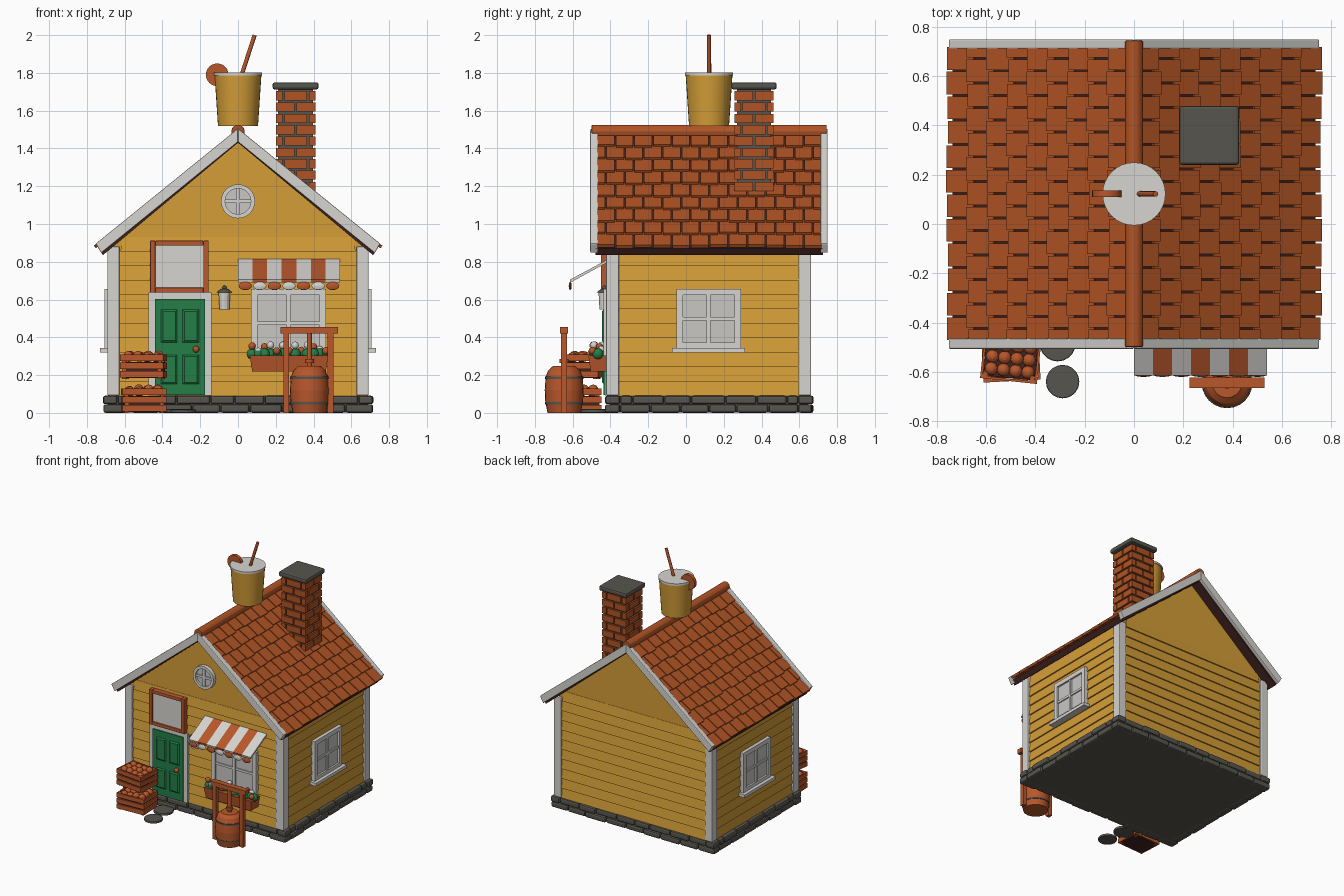
import bpy, bmesh, math, random
from mathutils import Matrix, Vector

if "Cube" in bpy.data.objects:
    bpy.data.objects.remove(bpy.data.objects["Cube"])

random.seed(4)
I = Matrix.Identity(4)


def mat(name, r, g, b):
    m = bpy.data.materials.new(name)
    m.diffuse_color = (r, g, b, 1)
    m.use_nodes = True
    m.node_tree.nodes["Principled BSDF"].inputs["Base Color"].default_value = m.diffuse_color
    return m


MUSTARD = mat("mustard", 0.66, 0.34, 0.038)
WHITE = mat("off_white", 0.67, 0.66, 0.63)
GLASS = mat("pale_glass", 0.58, 0.57, 0.55)
RUST = mat("rust_orange", 0.44, 0.088, 0.018)
WOOD = mat("orange_wood", 0.48, 0.095, 0.024)
STONE = mat("dark_stone", 0.095, 0.09, 0.074)
BROWN = mat("dark_brown", 0.05, 0.016, 0.014)
GREEN = mat("door_green", 0.018, 0.21, 0.065)


class Part:
    """Collects primitives in one mesh; m picks the material slot."""

    def __init__(self, name, *mats):
        self.name, self.mats, self.bm = name, mats, bmesh.new()

    def paint(self, verts, m):
        for f in {f for v in verts for f in v.link_faces}:
            f.material_index = m

    def frust(self, r0, z0, r1, z1, m=0, M=I):
        vs = [self.bm.verts.new(M @ Vector((r[i], r[j], z)))
              for r, z in ((r0, z0), (r1, z1)) for i, j in ((0, 2), (1, 2), (1, 3), (0, 3))]
        for q in ((3, 2, 1, 0), (4, 5, 6, 7), (0, 1, 5, 4), (1, 2, 6, 5), (2, 3, 7, 6), (3, 0, 4, 7)):
            self.bm.faces.new([vs[i] for i in q])
        self.paint(vs, m)

    def box(self, x0, x1, y0, y1, z0, z1, m=0, M=I):
        self.frust((x0, x1, y0, y1), z0, (x0, x1, y0, y1), z1, m, M)

    def prism(self, pts, axis, a, b, m=0):
        put = (lambda p, t: (t, p[0], p[1])) if axis == "x" else (lambda p, t: (p[0], t, p[1]))
        lo, hi = [[self.bm.verts.new(put(p, t)) for p in pts] for t in (a, b)]
        self.bm.faces.new(lo)
        self.bm.faces.new(hi[::-1])
        for i in range(len(pts)):
            j = (i + 1) % len(pts)
            self.bm.faces.new((lo[j], lo[i], hi[i], hi[j]))
        self.paint(lo + hi, m)

    def cyl(self, p0, p1, r0, r1=None, n=24, m=0):
        p0, p1 = Vector(p0), Vector(p1)
        d = p1 - p0
        M = Matrix.Translation((p0 + p1) / 2) @ d.to_track_quat("Z", "Y").to_matrix().to_4x4()
        g = bmesh.ops.create_cone(self.bm, cap_ends=True, segments=n, radius1=r0,
                                  radius2=r0 if r1 is None else r1, depth=d.length, matrix=M)
        self.paint(g["verts"], m)

    def ball(self, c, r, m=0, s=(1, 1, 1)):
        M = Matrix.Translation(c) @ Matrix.Diagonal((*s, 1))
        g = bmesh.ops.create_uvsphere(self.bm, u_segments=14, v_segments=8, radius=r, matrix=M)
        self.paint(g["verts"], m)

    def done(self, bevel=0, smooth=False):
        bmesh.ops.recalc_face_normals(self.bm, faces=self.bm.faces)
        me = bpy.data.meshes.new(self.name)
        self.bm.to_mesh(me)
        self.bm.free()
        for m in self.mats:
            me.materials.append(m)
        if smooth:
            me.polygons.foreach_set("use_smooth", [True] * len(me.polygons))
            me.set_sharp_from_angle(angle=math.radians(40))
        ob = bpy.data.objects.new(self.name, me)
        bpy.context.collection.objects.link(ob)
        if bevel:
            b = ob.modifiers.new("soft_edges", "BEVEL")
            b.width, b.segments = bevel, 2
        return ob


# stone foundation: two staggered courses around a core
p = Part("stone_foundation", STONE)
p.box(-0.69, 0.69, -0.405, 0.648, 0.002, 0.09)
for row in range(2):
    z0, z1 = row * 0.046, row * 0.046 + 0.045
    for a, b, n, front in ((-0.715, 0.715, 9, True), (-0.35, 0.595, 6, False)):
        w = (b - a) / n
        cuts = [a] + [a + w * (i + 0.5 * row) + random.uniform(-0.02, 0.02)
                      for i in range(1 - row, n)] + [b]
        for s, t in zip(cuts, cuts[1:]):
            for side in (0, 1):
                e = random.uniform(0, 0.012)
                if front:
                    y = (-0.43 + e, -0.35) if side else (0.595, 0.677 - e)
                    p.box(s + 0.002, t - 0.002, *y, z0, z1)
                else:
                    x = (-0.717 + e, -0.64) if side else (0.64, 0.717 - e)
                    p.box(*x, s + 0.002, t - 0.002, z0, z1)
p.done(0.012)

# house body with gables, then lapped siding boards
p = Part("house_body", MUSTARD)
p.prism([(-0.67, 0.09), (0.67, 0.09), (0.67, 0.884), (0, 1.432), (-0.67, 0.884)], "y", -0.405, 0.645)
p.done()
p = Part("siding_boards", MUSTARD)
for i in range(11):
    z, h = 0.09 + i * 0.0765, 0.0765
    x = 0.67 if i < 10 else 0.61
    p.frust((-x - 0.012, x + 0.012, -0.417, 0.657), z, (-x - 0.002, x + 0.002, -0.407, 0.647), z + h)
p.done()
p = Part("corner_trim", WHITE)
for s in (-1, 1):
    x0, x1 = sorted((s * 0.627, s * 0.692))
    for y in ((-0.423, -0.355), (0.595, 0.663)):
        p.box(x0, x1, *y, 0.092, 0.88)
p.done(0.006)

# roof deck, bargeboards, tiles and ridge
deck = [(0, 1.468), (0.738, 0.87), (0.715, 0.835), (0, 1.43)]
barge = [(0, 1.506), (0.753, 0.896), (0.724, 0.846), (0, 1.434)]
p = Part("roof_deck", BROWN)
q = Part("bargeboards", WHITE)
for s in (-1, 1):
    p.prism([(s * x, z) for x, z in deck], "y", -0.48, 0.725)
    for y in ((-0.507, -0.465), (0.712, 0.75)):
        q.prism([(s * x, z) for x, z in barge], "y", *y)
p.done()
q.done(0.005)
ang, rows, ylo, yhi = math.radians(39), 9, -0.475, 0.722
pitch, tw = 0.105, (0.722 + 0.475) / 12
p = Part("roof_tiles", RUST)
for s in (-1, 1):
    c, n = math.cos(ang), math.sin(ang)
    base = Matrix(((s * c, 0, s * n, 0), (0, 1, 0, 0), (-n, 0, c, 1.468), (0, 0, 0, 1)))
    for r in range(rows):
        M = base @ Matrix.Translation((r * pitch, 0, 0.0)) @ Matrix.Rotation(math.radians(-7), 4, "Y")
        for k in range(13):
            a = ylo + (k - 0.5 * (r % 2)) * tw
            a, b = max(a, ylo), min(a + tw, yhi)
            if b - a > 0.02:
                j = random.uniform(-0.006, 0.006)
                p.box(-0.01, pitch + 0.012 + j, a + 0.004, b - 0.004, -0.004, 0.014, M=M)
p.done()
p = Part("roof_ridge", RUST)
p.cyl((0, -0.5, 1.49), (0, 0.745, 1.49), 0.036, n=12)
p.done(0.006)

# chimney: mortar core, ring of bricks per course, stone cap
C = Matrix.Translation((0.305, 0.36, 0))
p = Part("chimney_bricks", RUST, STONE)
p.box(-0.092, 0.092, -0.09, 0.09, 1.08, 1.715, 1, C)
for i in range(10):
    M = C @ Matrix.Rotation(math.pi / 2 * (i % 2), 4, "Z")
    z0, z1 = 1.115 + i * 0.06, 1.163 + i * 0.06
    for s in (-1, 1):
        y0, y1 = sorted((s * 0.07, s * 0.104))
        p.box(-0.104, -0.005, y0, y1, z0, z1, 0, M)
        p.box(0.005, 0.104, y0, y1, z0, z1, 0, M)
        x0, x1 = sorted((s * 0.07, s * 0.104))
        p.box(x0, x1, -0.06, 0.06, z0, z1, 0, M)
p.done()
p = Part("chimney_cap", STONE)
p.box(-0.122, 0.122, -0.12, 0.12, 1.712, 1.75, 0, C)
p.done(0.012)

# giant drink cup on the ridge
p = Part("rooftop_cup", MUSTARD, WHITE, WOOD)
p.cyl((0, 0.122, 1.52), (0, 0.122, 1.79), 0.106, 0.124, 32)
p.cyl((0, 0.122, 1.786), (0, 0.122, 1.802), 0.128, n=32, m=1)
p.cyl((0.01, 0.122, 1.76), (0.088, 0.122, 2.0), 0.011, n=12, m=2)
p.cyl((-0.11, 0.110, 1.79), (-0.11, 0.136, 1.79), 0.06, n=24, m=2)
p.done(smooth=True)

# round gable window
p = Part("round_window", WHITE, GLASS)
p.cyl((0, -0.40, 1.12), (0, -0.418, 1.12), 0.075, n=32, m=1)
for i in range(32):
    a, b = math.tau * i / 32, math.tau * (i + 1) / 32
    p.prism([(r * math.cos(t), 1.12 + r * math.sin(t)) for r, t in
             ((0.068, a), (0.09, a), (0.09, b), (0.068, b))], "y", -0.435, -0.40)
p.box(-0.009, 0.009, -0.427, -0.41, 1.05, 1.19)
p.box(-0.07, 0.07, -0.426, -0.41, 1.111, 1.129)
p.done()


def window(name, loc, turn, w, z0, z1, sill):
    M = Matrix.Translation(loc) @ Matrix.Rotation(math.radians(turn), 4, "Z")
    p = Part(name, WHITE, GLASS)
    f, zm = 0.034, (z0 + z1) / 2
    p.box(-w, w, -0.01, 0.016, z0, z1, 1, M)
    for s in (-1, 1):
        x0, x1 = sorted((s * w, s * (w - f)))
        p.box(x0, x1, 0, 0.031, z0, z1, 0, M)
    p.box(f - w, w - f, 0, 0.030, z1 - f, z1, 0, M)
    p.box(f - w, w - f, 0, 0.030, z0, z0 + f, 0, M)
    p.box(-0.011, 0.011, 0, 0.026, z0 + f, z1 - f, 0, M)
    p.box(f - w, w - f, 0, 0.025, zm - 0.009, zm + 0.009, 0, M)
    if sill:
        p.box(-w - 0.023, w + 0.023, 0, 0.056, z0 - 0.018, z0 + 0.006, 0, M)
    p.done()


window("right_window", (0.675, 0.12, 0), -90, 0.17, 0.338, 0.657, True)
window("left_window", (-0.675, 0.12, 0), 90, 0.17, 0.338, 0.657, True)
window("front_window", (0.268, -0.407, 0), 180, 0.198, 0.29, 0.657, False)

# door with raised panels, frame and knob
p = Part("front_door", GREEN, WHITE, WOOD)
p.box(-0.475, -0.14, -0.428, -0.40, 0.092, 0.637, 1)
p.box(-0.44, -0.175, -0.436, -0.41, 0.095, 0.602)
for x in (-0.41, -0.295):
    for z0, z1 in ((0.15, 0.31), (0.37, 0.55)):
        p.frust((x, x + 0.09, z0, z1), 0.434, (x + 0.012, x + 0.078, z0 + 0.012, z1 - 0.012), 0.444,
                0, Matrix(((1, 0, 0, 0), (0, 0, -1, 0), (0, 1, 0, 0), (0, 0, 0, 1))))
p.ball((-0.222, -0.45, 0.337), 0.018, 2)
p.done()

# blank sign board over the door
p = Part("sign_board", WHITE, WOOD)
p.box(-0.45, -0.17, -0.438, -0.405, 0.65, 0.895)
for x in (-0.465, -0.183):
    p.box(x, x + 0.028, -0.45, -0.405, 0.637, 0.912, 1)
for z in (0.637, 0.886):
    p.box(-0.437, -0.183, -0.449, -0.405, z, z + 0.026, 1)
p.done(0.004)

# wall lamp
p = Part("wall_lamp", WHITE, STONE)
p.cyl((-0.072, -0.432, 0.548), (-0.072, -0.432, 0.637), 0.026, 0.031, 12)
p.cyl((-0.072, -0.432, 0.637), (-0.072, -0.432, 0.655), 0.042, 0.02, 12, 1)
p.ball((-0.072, -0.432, 0.662), 0.012, 1)
p.done()

# striped awning with scalloped edge
p = Part("awning", WHITE, WOOD)
w = 0.54 / 7
for i in range(7):
    p.prism([(-0.41, 0.815), (-0.41, 0.80), (-0.612, 0.69), (-0.615, 0.705)], "x", i * w, (i + 1) * w, i % 2)
    p.ball(((i + 0.5) * w, -0.613, 0.672), 0.036, 1 - i % 2, (1, 0.22, 0.6))
p.done()

# flower box
p = Part("flower_box", WOOD, GREEN, WHITE)
p.frust((0.075, 0.465, -0.505, -0.41), 0.22, (0.062, 0.478, -0.517, -0.41), 0.305)
for i in range(13):
    x = 0.075 + i * 0.0325
    p.ball((x, -0.467 + random.uniform(-0.02, 0.02), 0.312), 0.03, 1)
    p.ball((x, -0.475 + random.uniform(-0.03, 0.03), random.uniform(0.325, 0.36)), 0.02, 2 if i % 2 else 0)
p.done(smooth=True)

# fruit crates, stacked
for name, z, turn in (("lower_crate", 0.0, -3), ("upper_crate", 0.18, 6)):
    M = Matrix.Translation((-0.5, -0.545, z)) @ Matrix.Rotation(math.radians(-turn), 4, "Z")
    p = Part(name, WOOD, BROWN)
    p.box(-0.105, 0.105, -0.08, 0.08, 0.004, 0.09, 1, M)
    for s in (-1, 1):
        for k in range(3):
            z0 = 0.008 + k * 0.044
            y0, y1 = sorted((s * 0.083, s * 0.093))
            p.box(-0.116, 0.116, y0, y1, z0, z0 + 0.034, 0, M)
            x0, x1 = sorted((s * 0.106, s * 0.116))
            p.box(x0, x1, -0.083, 0.083, z0, z0 + 0.034, 0, M)
        for t in (-1, 1):
            p.box(s * 0.095 - 0.01, s * 0.095 + 0.01, t * 0.073 - 0.01, t * 0.073 + 0.01, 0, 0.13, 0, M)
    for ix in range(4):
        for iy in range(3):
            c = Vector(((ix - 1.5) * 0.05, (iy - 1) * 0.05, 0.112 + random.uniform(0, 0.012)))
            p.ball(M @ c, 0.027)
    p.done()

# fruit press: barrel with hoops, posts, beam and screw
bx, by = 0.378, -0.645
p = Part("press_barrel", WOOD, STONE)
prof = [(0, 0.088), (0.06, 0.1), (0.12, 0.103), (0.19, 0.098), (0.225, 0.085), (0.247, 0.06)]
for (z0, r0), (z1, r1) in zip(prof, prof[1:]):
    p.cyl((bx, by, z0), (bx, by, z1), r0, r1)
for z, r in ((0.045, 0.101), (0.18, 0.102)):
    p.cyl((bx, by, z), (bx, by, z + 0.012), r, m=1)
p.done(smooth=True)
p = Part("press_frame", WOOD)
for x in (0.24, 0.475):
    p.box(x, x + 0.03, by - 0.016, by + 0.016, 0, 0.425)
p.box(0.225, 0.53, by - 0.021, by + 0.021, 0.42, 0.456)
p.cyl((bx, by, 0.24), (bx, by, 0.425), 0.014, n=12)
p.cyl((bx, by, 0.265), (bx, by, 0.285), 0.024, n=12)
p.done()

# stepping stones
p = Part("stepping_stones", STONE)
p.cyl((-0.29, -0.64, 0), (-0.29, -0.64, 0.018), 0.068, n=20)
p.cyl((-0.31, -0.485, 0), (-0.31, -0.485, 0.02), 0.073, n=20)
p.done(0.005)
